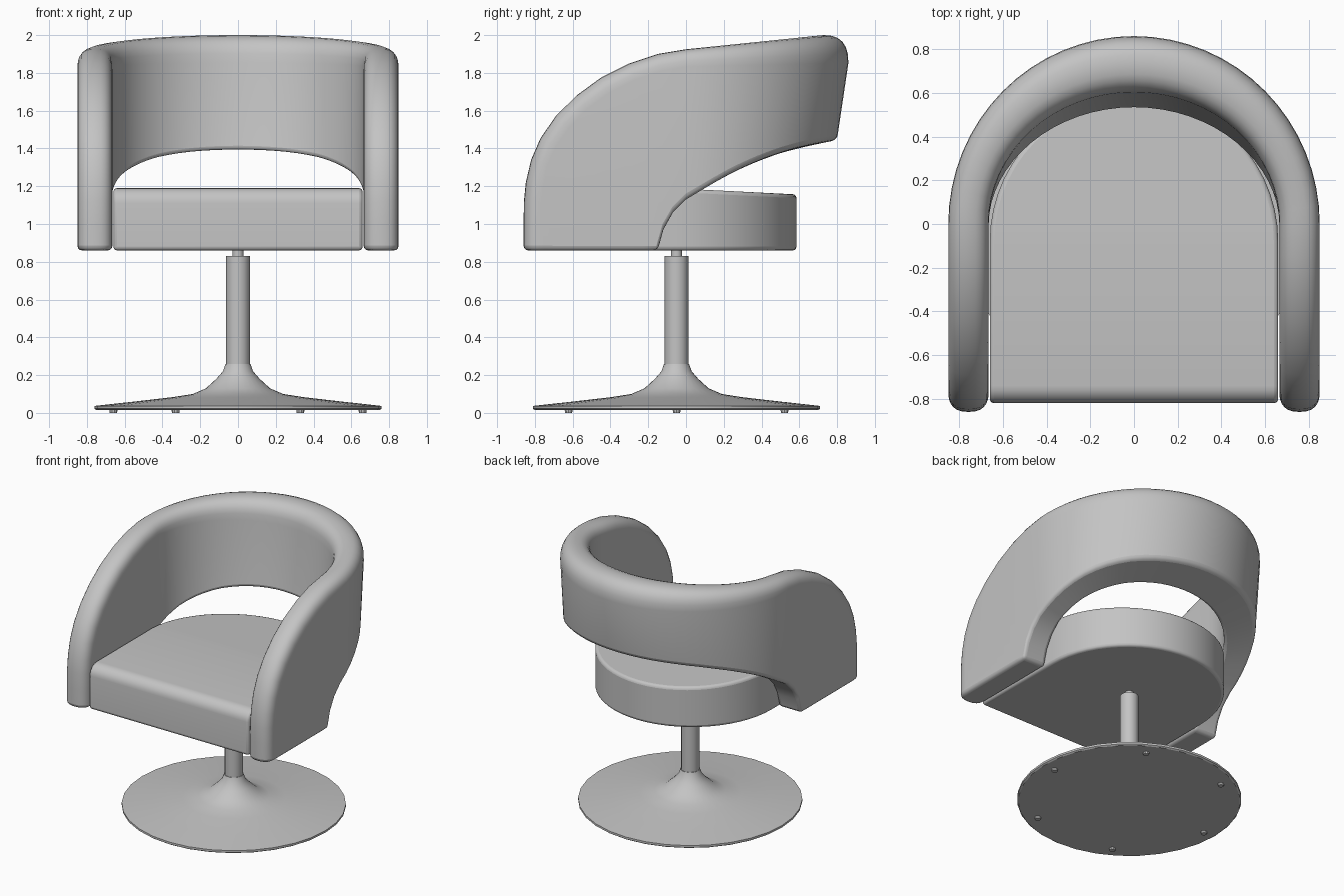
import bpy, bmesh, math
from mathutils import Vector

if "Cube" in bpy.data.objects:
    bpy.data.objects.remove(bpy.data.objects["Cube"])

grey = bpy.data.materials.new("soft_grey")
grey.diffuse_color = (0.55, 0.55, 0.55, 1)
grey.use_nodes = True
grey.node_tree.nodes["Principled BSDF"].inputs["Base Color"].default_value = grey.diffuse_color


def finish(name, bm, bevel=0, angle=35):
    bmesh.ops.recalc_face_normals(bm, faces=bm.faces)
    me = bpy.data.meshes.new(name)
    bm.to_mesh(me)
    bm.free()
    me.materials.append(grey)
    ob = bpy.data.objects.new(name, me)
    bpy.context.collection.objects.link(ob)
    if bevel:
        mod = ob.modifiers.new("soft_edges", 'BEVEL')
        mod.width, mod.segments = bevel, 3
        mod.limit_method, mod.angle_limit = 'ANGLE', math.radians(angle)
        mod.use_clamp_overlap = False
    bpy.ops.object.select_all(action='DESELECT')
    bpy.context.view_layer.objects.active = ob
    ob.select_set(True)
    bpy.ops.object.shade_smooth_by_angle(angle=math.radians(35))
    return ob


def lathe(name, profile, sides, cx=0, cy=-0.05):
    bm = bmesh.new()
    rings = []
    for r, z in profile:
        rings.append([bm.verts.new((cx + r * math.cos(2 * math.pi * k / sides),
                                    cy + r * math.sin(2 * math.pi * k / sides), z))
                      for k in range(sides)])
    for a, b in zip(rings, rings[1:]):
        for k in range(sides):
            n = (k + 1) % sides
            bm.faces.new((a[k], a[n], b[n], b[k]))
    bm.faces.new(rings[0])
    bm.faces.new(rings[-1])
    return finish(name, bm)


# Wraparound shell: arms and back as one run of rounded sections
TOP = [(-.86, .86), (-.86, 1.0), (-.858, 1.12), (-.848, 1.22), (-.82, 1.34), (-.77, 1.455),
       (-.69, 1.57), (-.58, 1.68), (-.45, 1.775), (-.3, 1.85), (-.15, 1.9), (0, 1.925)]
BOTTOM = [(-.75, .86), (-.68, .86), (-.6, .86), (-.52, .86), (-.45, .86), (-.38, .86),
          (-.3, .86), (-.22, .86), (-.15, .86), (-.12, .97), (-.07, 1.06), (0, 1.13)]
UNDER = [(0, 1.13), (.1, 1.19), (.2, 1.25), (.3, 1.3), (.4, 1.345), (.5, 1.38),
         (.6, 1.41), (.7, 1.43), (.9, 1.46)]
ROLL = []  # (position across the thickness, depth below the crest)
for k in range(13):
    c, s = math.cos(math.pi * k / 12), abs(math.sin(math.pi * k / 12))
    ROLL.append((math.copysign(abs(c) ** .8, c), 1 - s ** .8))


def under_z(y):
    for (y0, z0), (y1, z1) in zip(UNDER, UNDER[1:]):
        if y <= y1:
            return z0 + (z1 - z0) * (y - y0) / (y1 - y0)
    return UNDER[-1][1]


def arm_section(i, side):
    if i == 0:
        n = Vector((1, 0))
    else:
        t = Vector(TOP[i + 1]) - Vector(TOP[i - 1])
        n = Vector((t.y, -t.x)).normalized()
    pts = []
    for w, d in ROLL:
        p = Vector(TOP[i]) + n * d * .092
        pts.append((side * (.7575 + .0925 * w), p.x, p.y))
    for w in (-1, 1):
        pts.append((side * (.7575 + .0925 * w), *BOTTOM[i]))
    return pts


def back_section(phi):
    c, s = max(0, math.cos(phi)), math.sin(phi)

    def place(w, z):
        f = (w + 1) / 2
        lean = .15 * min(0, z - 1.85) * c
        return (.665 + .185 * f) * s, (.60 + .26 * f) * c + lean

    crest, depth = 1.925 + .075 * c, .092 + .055 * c
    pts = []
    for w, d in ROLL:
        z = crest - depth * d
        pts.append((*place(w, z), z))
    for w in (-1, 1):
        z = 1.2
        for _ in range(4):
            z = under_z(place(w, z)[1])
        pts.append((*place(w, z), z))
    return pts


n_arm = len(TOP) - 1
sections = [arm_section(i, 1) for i in range(n_arm)]
sections += [back_section(math.pi / 2 - math.pi * k / 32) for k in range(33)]
sections += [arm_section(i, -1) for i in reversed(range(n_arm))]
bm = bmesh.new()
loops = [[bm.verts.new(p) for p in sec] for sec in sections]
for a, b in zip(loops, loops[1:]):
    for k in range(len(a)):
        n = (k + 1) % len(a)
        bm.faces.new((a[k], a[n], b[n], b[k]))
bm.faces.new(loops[0])
bm.faces.new(loops[-1])
finish("wraparound_shell", bm, .025, 40)

# Seat cushion: straight front, half-round back sloping slightly down
bm = bmesh.new()
plan = [(-.66, -.82), (.66, -.82)]
plan += [(.66 * math.cos(math.pi * k / 28), -.08 + .665 * math.sin(math.pi * k / 28))
         for k in range(29)]
low = [bm.verts.new((x, y, .86)) for x, y in plan]
high = [bm.verts.new((x, y, 1.19 - .05 * max(0, y + .08))) for x, y in plan]
for k in range(len(plan)):
    n = (k + 1) % len(plan)
    bm.faces.new((low[k], low[n], high[n], high[k]))
bm.faces.new(low)
bm.faces.new((high[0], high[1], high[2], high[-1]))
bm.faces.new(high[2:])
front = [e for e in bm.edges if all(v.co.y < -.8 and v.co.z > 1 for v in e.verts)]
bmesh.ops.bevel(bm, geom=front, offset=.08, segments=6, profile=.5, affect='EDGES')
finish("seat_cushion", bm, .02)

# Pedestal: flared disc base, column and swivel neck
lathe("pedestal_base", [(.75, .015), (.76, .022), (.76, .037), (.55, .06), (.35, .083), (.24, .1),
                        (.17, .13), (.115, .18), (.08, .22), (.066, .26)], 32)
lathe("column", [(.064, .25), (.064, .83)], 12)
lathe("swivel_neck", [(.03, .82), (.03, .87)], 12)

# Six floor glides under the base
for k in range(6):
    a = math.pi * k / 3
    lathe("floor_glide", [(.02, 0), (.022, .02)], 10,
          .66 * math.cos(a), -.05 + .66 * math.sin(a))
